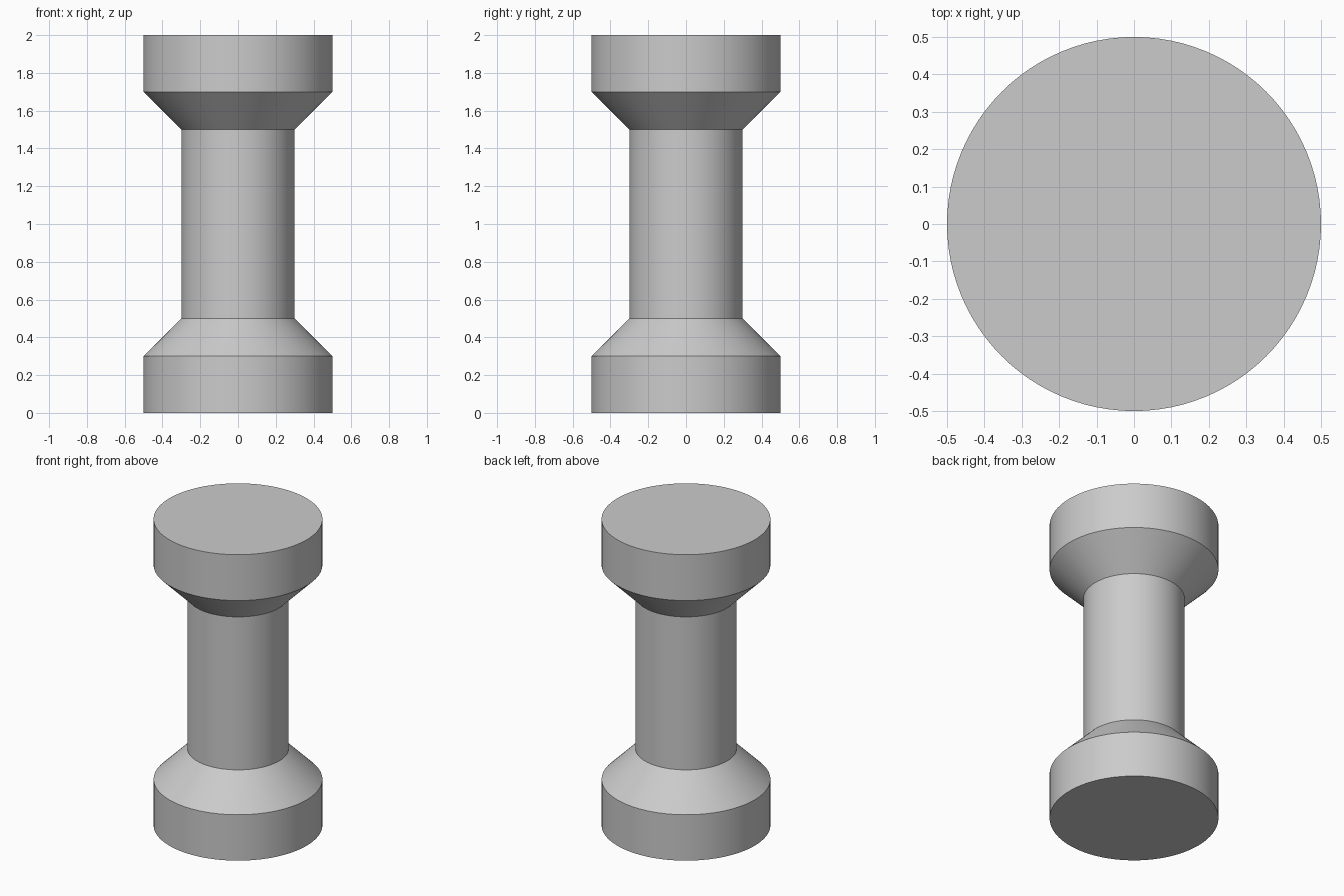
import bpy
import bmesh
from math import radians, tau
from mathutils import Matrix

default = bpy.data.objects.get("Cube")
if default:
    bpy.data.objects.remove(default, do_unlink=True)

SIDES = 96

# Single grey finish
grey = bpy.data.materials.new("plain grey")
grey.use_nodes = True
colour = (0.6, 0.6, 0.6, 1)
grey.diffuse_color = colour
grey.node_tree.nodes["Principled BSDF"].inputs["Base Color"].default_value = colour

# Half profile (radius, height) from the base to the top
profile = [(0.5, 0), (0.5, 0.3), (0.3, 0.5), (0.3, 1.5), (0.5, 1.7), (0.5, 2)]

# Spool: rings joined by side walls, closed by flat end caps
bm = bmesh.new()
rings = []
for radius, height in profile:
    ring = bmesh.ops.create_circle(
        bm, segments=SIDES, radius=radius,
        matrix=Matrix.Translation((0, 0, height)))["verts"]
    rings.append(ring)
for low, high in zip(rings, rings[1:]):
    for i in range(SIDES):
        j = (i + 1) % SIDES
        bm.faces.new((low[i], low[j], high[j], high[i]))
bm.faces.new(rings[0])
bm.faces.new(rings[-1])
bmesh.ops.recalc_face_normals(bm, faces=bm.faces)

mesh = bpy.data.meshes.new("spool")
bm.to_mesh(mesh)
bm.free()
mesh.materials.append(grey)
spool = bpy.data.objects.new("spool", mesh)
bpy.context.collection.objects.link(spool)

# Smooth walls with crisp rims
bpy.ops.object.select_all(action="DESELECT")
spool.select_set(True)
bpy.context.view_layer.objects.active = spool
bpy.ops.object.shade_smooth_by_angle(angle=radians(30))
